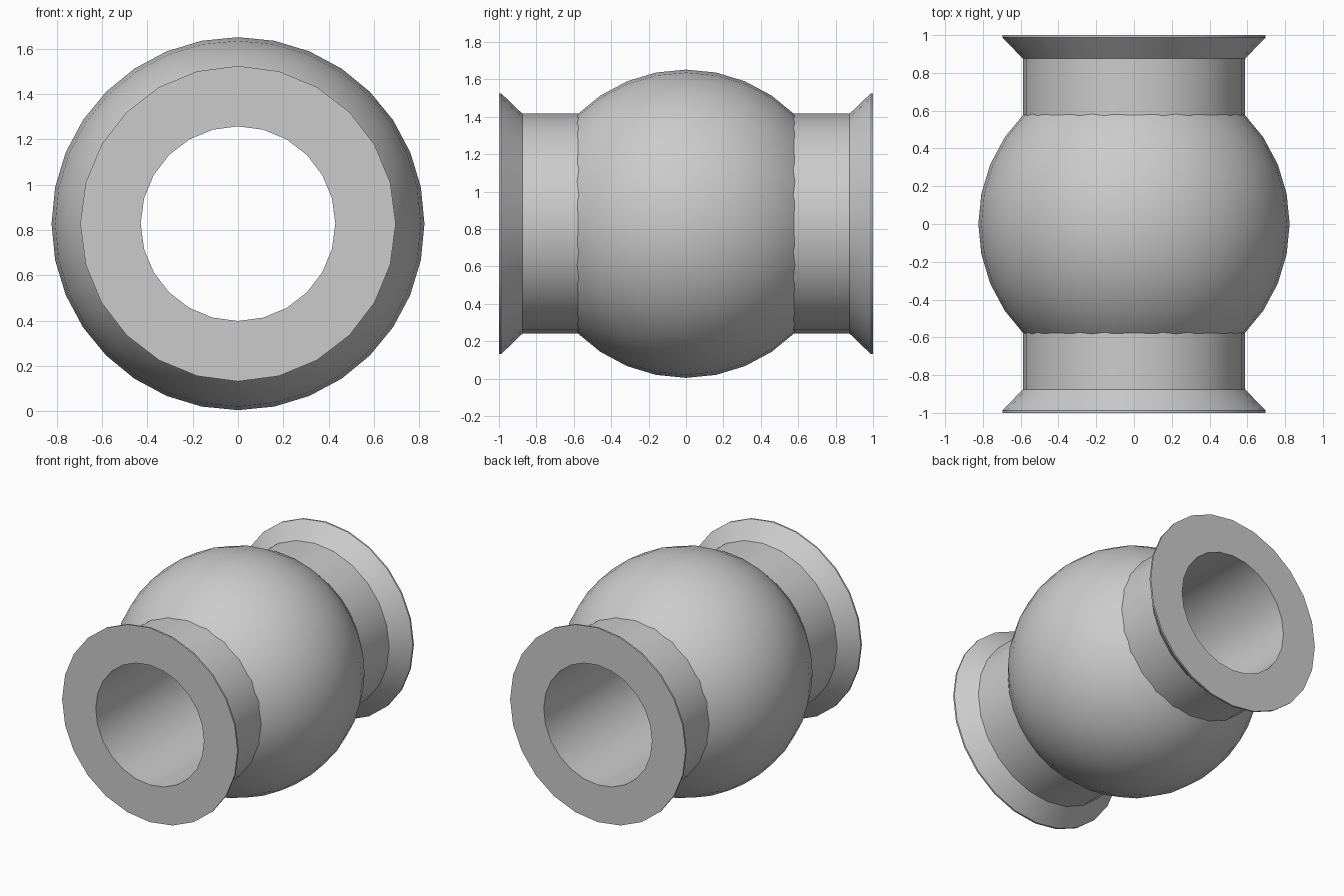
import bpy
import bmesh
from math import sin, cos, pi

cube = bpy.data.objects.get("Cube")
if cube:
    bpy.data.objects.remove(cube, do_unlink=True)

AXIS_Z = 0.828
BALL_R = 0.824

steel = bpy.data.materials.new("satin_grey_metal")
steel.use_nodes = True
GREY = (0.6, 0.6, 0.6, 1)
steel.diffuse_color = GREY
steel.node_tree.nodes["Principled BSDF"].inputs["Base Color"].default_value = GREY


def revolve(name, profile, segments, closed):
    """Spin (y, radius) points around the y axis."""
    bm = bmesh.new()
    rings = []
    for y, r in profile:
        angles = [2 * pi * i / segments for i in range(segments)]
        rings.append([bm.verts.new((r * sin(a), y, r * cos(a))) for a in angles])
    pairs = list(zip(rings, rings[1:]))
    if closed:
        pairs.append((rings[-1], rings[0]))
    for a, b in pairs:
        for i in range(segments):
            j = (i + 1) % segments
            bm.faces.new((a[i], b[i], b[j], a[j]))
    # Profiles run from front to back along the outside
    bmesh.ops.recalc_face_normals(bm, faces=bm.faces)
    mesh = bpy.data.meshes.new(name)
    bm.to_mesh(mesh)
    bm.free()
    mesh.materials.append(steel)
    obj = bpy.data.objects.new(name, mesh)
    obj.location.z = AXIS_Z
    bpy.context.collection.objects.link(obj)
    bpy.ops.object.select_all(action="DESELECT")
    obj.select_set(True)
    bpy.context.view_layer.objects.active = obj
    bpy.ops.object.shade_smooth_by_angle(angle=pi / 6)
    return obj


# Sleeve: bore, flat end faces, flared rims and straight necks
back_half = [(0.875, 0.588), (0.988, 0.697), (1.0, 0.697), (1.0, 0.43)]
front_half = [(-y, r) for y, r in reversed(back_half)]
revolve("flanged_sleeve", front_half + back_half, 24, True)

# Ball: spherical band whose ends tuck inside the necks
step = pi / 16
band = [(BALL_R * sin(k * step), BALL_R * cos(k * step)) for k in range(-5, 6)]
revolve("ball", band, 32, False)
